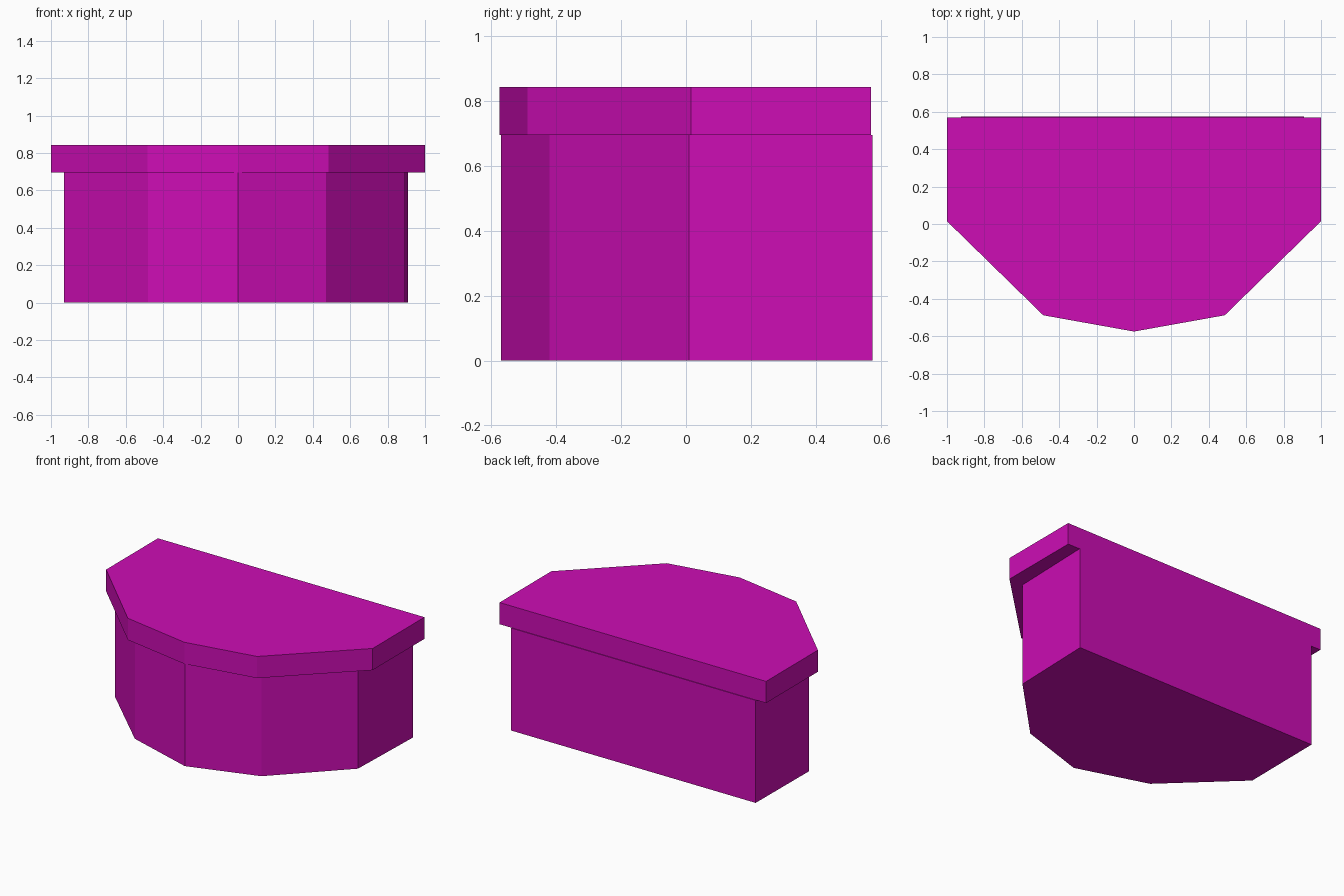
import bpy
import bmesh

cube = bpy.data.objects.get("Cube")
if cube:
    bpy.data.objects.remove(cube, do_unlink=True)

magenta = bpy.data.materials.new("magenta")
magenta.use_nodes = True
colour = (0.61, 0.004, 0.46, 1.0)
magenta.diffuse_color = colour
magenta.node_tree.nodes["Principled BSDF"].inputs["Base Color"].default_value = colour


def prism(name, outline, bottom, top):
    """Extrude a counter-clockwise plan outline into a flat-sided solid."""
    bm = bmesh.new()
    base = bm.faces.new([bm.verts.new((x, y, bottom)) for x, y in outline])
    result = bmesh.ops.extrude_face_region(bm, geom=[base], use_keep_orig=True)
    for v in result["geom"]:
        if isinstance(v, bmesh.types.BMVert):
            v.co.z = top
    bmesh.ops.recalc_face_normals(bm, faces=bm.faces)
    mesh = bpy.data.meshes.new(name)
    bm.to_mesh(mesh)
    bm.free()
    mesh.materials.append(magenta)
    obj = bpy.data.objects.new(name, mesh)
    bpy.context.collection.objects.link(obj)
    return obj


# Faceted half-round body, very slightly askew under the top
body_outline = [(-0.925, 0.575), (-0.93, 0.01), (-0.48, -0.42), (0, -0.57),
                (0.47, -0.42), (0.893, 0.01), (0.91, 0.575)]
prism("body", body_outline, 0, 0.695)

# Overhanging symmetric top slab, flush with the back
half = [(1, 0.57), (1, 0.015), (0.485, -0.488)]
top_outline = [(-x, y) for x, y in half] + [(0, -0.575)] + half[::-1]
prism("top_slab", top_outline, 0.695, 0.842)
